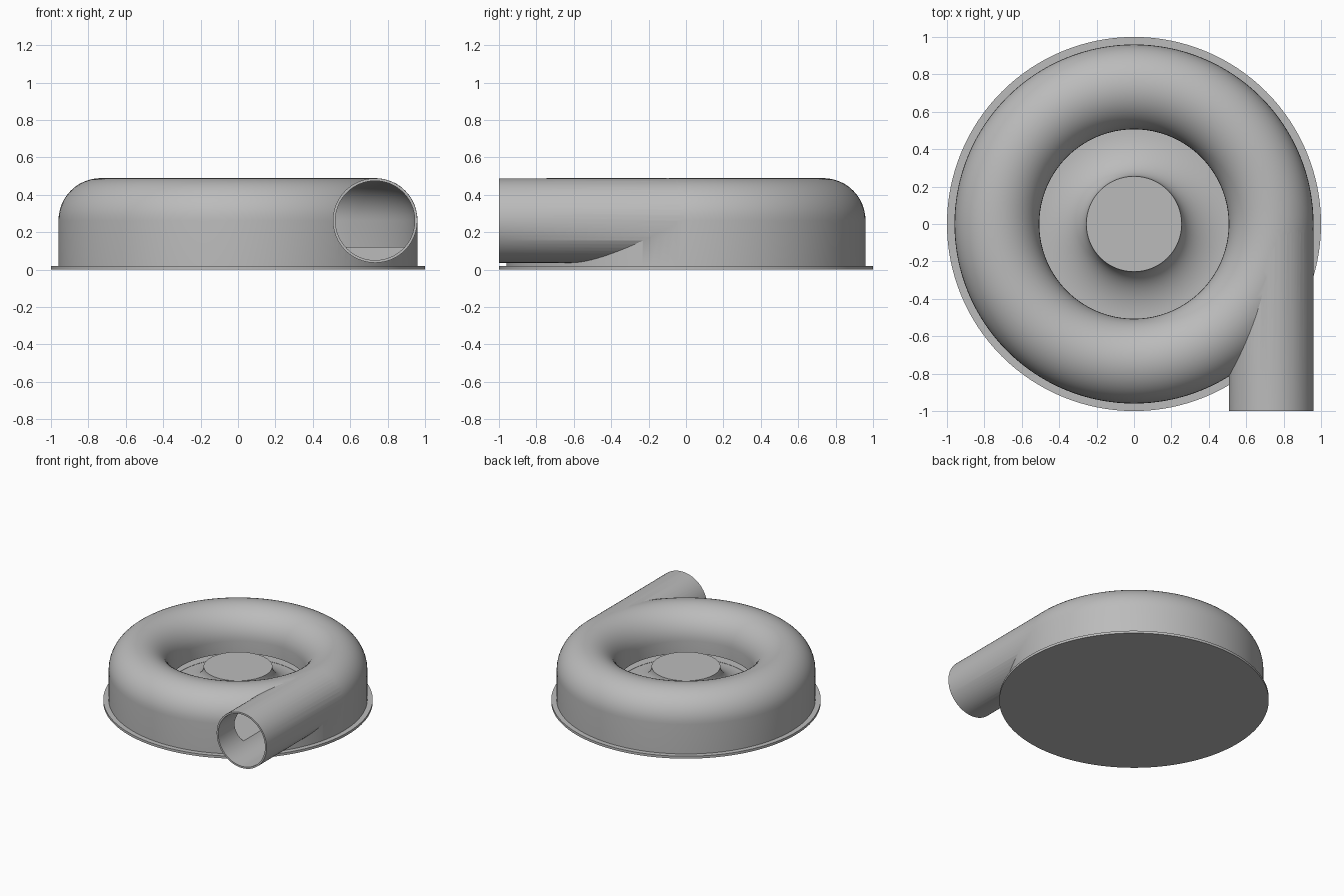
import bpy, bmesh, math
from mathutils import Matrix

cube = bpy.data.objects.get("Cube")
if cube:
    bpy.data.objects.remove(cube, do_unlink=True)

grey = bpy.data.materials.new("plain_grey")
grey.use_nodes = True
colour = (0.5, 0.5, 0.5, 1)
grey.diffuse_color = colour
grey.node_tree.nodes["Principled BSDF"].inputs["Base Color"].default_value = colour

RING = 0.733      # radius of the scroll's centre line
TUBE = 0.227      # outer radius of the tube
WALL = 0.014
MID = 0.262       # height of the tube's centre
FLOOR = 0.12
SEGMENTS = 128


def finish(name, bm):
    bmesh.ops.remove_doubles(bm, verts=bm.verts, dist=1e-5)
    bmesh.ops.recalc_face_normals(bm, faces=bm.faces)
    mesh = bpy.data.meshes.new(name)
    bm.to_mesh(mesh)
    bm.free()
    mesh.materials.append(grey)
    obj = bpy.data.objects.new(name, mesh)
    bpy.context.collection.objects.link(obj)
    return obj


def lathe(name, profile, closed=False):
    """Spin an (r, z) outline around the vertical axis."""
    bm = bmesh.new()
    verts = [bm.verts.new((r, 0, z)) for r, z in profile]
    edges = [bm.edges.new(pair) for pair in zip(verts, verts[1:])]
    if closed:
        edges.append(bm.edges.new((verts[-1], verts[0])))
    bmesh.ops.spin(bm, geom=verts + edges, cent=(0, 0, 0), axis=(0, 0, 1),
                   angle=math.tau, steps=SEGMENTS, use_merge=True)
    return finish(name, bm)


def pipe(name, radius, front, back):
    """Solid cylinder along y on the outlet's axis."""
    bm = bmesh.new()
    place = Matrix.Translation((RING, (front + back) / 2, MID)) @ Matrix.Rotation(math.pi / 2, 4, 'X')
    bmesh.ops.create_cone(bm, cap_ends=True, segments=64, radius1=radius,
                          radius2=radius, depth=back - front, matrix=place)
    return finish(name, bm)


def dome(radius, steps=24):
    """Half circle over the tube, from the outer to the inner side."""
    return [(RING + radius * math.cos(math.pi * i / steps),
             MID + radius * math.sin(math.pi * i / steps)) for i in range(steps + 1)]


def combine(target, other, operation):
    mod = target.modifiers.new(operation.lower(), 'BOOLEAN')
    mod.operation = operation
    mod.solver = 'EXACT'
    mod.object = other
    bpy.context.view_layer.objects.active = target
    bpy.ops.object.modifier_apply(modifier=mod.name)
    bpy.data.objects.remove(other, do_unlink=True)


# Flared hub, a quarter ellipse from the floor up to the flat cap
hub = [(0.508 - 0.253 * math.sin(a), 0.29 - 0.172 * math.cos(a))
       for a in (math.pi / 2 * i / 16 for i in range(17))]

# Scroll housing with its floor and hub as one solid
housing = lathe("scroll_housing",
                [(0, 0.015), (RING + TUBE, 0.015)] + dome(TUBE) + hub + [(0, 0.29)])

# Tangential outlet
combine(housing, pipe("outlet", TUBE - 0.001, -1.0, -0.02), 'UNION')

# Hollow the scroll, leaving an intake gap under the inner lip
inner = TUBE - WALL
cavity = lathe("scroll_cavity",
               [(RING + inner, FLOOR)] + dome(inner)
               + [(RING - inner, 0.16), (0.5, 0.16), (0.5, FLOOR)], closed=True)
combine(housing, cavity, 'DIFFERENCE')
combine(housing, pipe("outlet_bore", inner - 0.001, -1.1, -0.01), 'DIFFERENCE')

# Base flange
flange = lathe("base_flange", [(0, 0), (1, 0), (1, 0.02), (0, 0.02)])

for obj in (housing, flange):
    bpy.ops.object.select_all(action='DESELECT')
    obj.select_set(True)
    bpy.context.view_layer.objects.active = obj
    bpy.ops.object.shade_smooth_by_angle(angle=math.radians(30))
